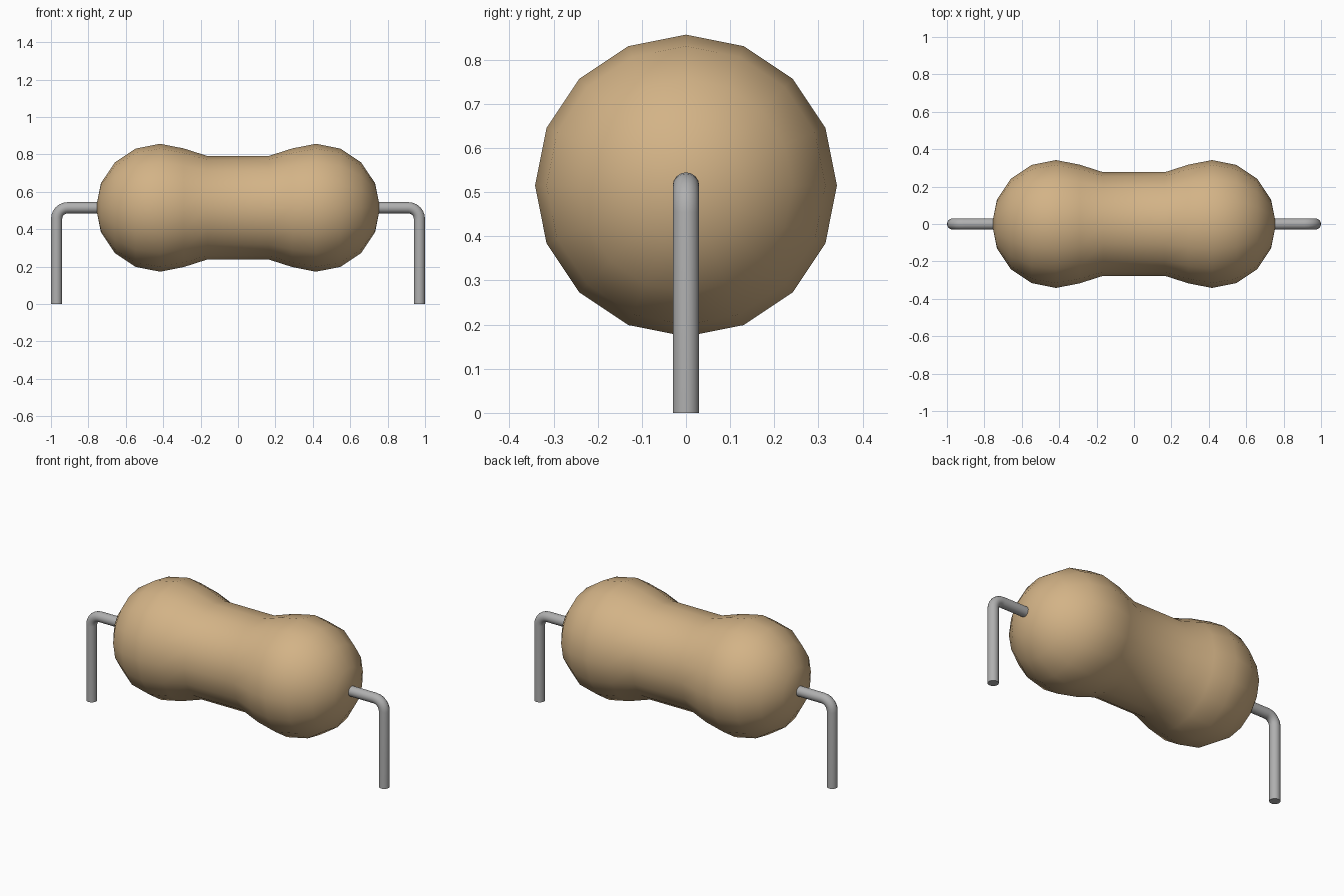
import bpy, bmesh, math
from mathutils import Matrix, Vector

cube = bpy.data.objects.get("Cube")
if cube:
    bpy.data.objects.remove(cube, do_unlink=True)

AXIS_Z = 0.515      # height of the body's long axis
BODY_SIDES = 16
WIRE_R = 0.03
WIRE_SIDES = 16


def material(name, rgb):
    mat = bpy.data.materials.new(name)
    mat.use_nodes = True
    mat.diffuse_color = (*rgb, 1)
    mat.node_tree.nodes["Principled BSDF"].inputs["Base Color"].default_value = (*rgb, 1)
    return mat


def finish(name, bm, mat):
    bmesh.ops.recalc_face_normals(bm, faces=bm.faces)
    mesh = bpy.data.meshes.new(name)
    bm.to_mesh(mesh)
    bm.free()
    mesh.materials.append(mat)
    obj = bpy.data.objects.new(name, mesh)
    bpy.context.collection.objects.link(obj)
    bpy.ops.object.select_all(action='DESELECT')
    obj.select_set(True)
    bpy.context.view_layer.objects.active = obj
    bpy.ops.object.shade_smooth_by_angle(angle=math.radians(40))
    return obj


tan = material("tan_ceramic", (0.65, 0.45, 0.24))
grey = material("grey_metal", (0.43, 0.43, 0.43))

# Body: half profile (x, radius) with a domed end, mirrored and spun about x
dome = [(0.417 + 0.342 * math.cos(a), 0.342 * math.sin(a))
        for a in (math.radians(22.5 * i) for i in range(5))]
half = dome + [(0.29, 0.317), (0.165, 0.277)]
profile = half + [(-x, r) for x, r in reversed(half)]
bm = bmesh.new()
verts = [bm.verts.new((x, 0, AXIS_Z + r)) for x, r in profile]
edges = [bm.edges.new(pair) for pair in zip(verts, verts[1:])]
bmesh.ops.spin(bm, geom=verts + edges, cent=(0, 0, AXIS_Z), axis=(1, 0, 0),
               angle=math.tau, steps=BODY_SIDES, use_merge=True)
bmesh.ops.remove_doubles(bm, verts=bm.verts, dist=0.0005)
finish("resistor_body", bm, tan)


# Leads: a round section swept out of the body, round the bend and down
def lead(name, side):
    bend = 0.06
    cx, cz = 0.97 - bend, AXIS_Z - bend
    path = [(0.70, AXIS_Z, 0)]
    for i in range(7):
        a = math.radians(15 * i)
        path.append((cx + bend * math.sin(a), cz + bend * math.cos(a), a))
    path.append((0.97, 0, math.pi / 2))
    bm = bmesh.new()
    rings = []
    for x, z, a in path:
        ring = []
        for k in range(WIRE_SIDES):
            t = math.tau * k / WIRE_SIDES
            out, y = WIRE_R * math.cos(t), WIRE_R * math.sin(t)
            ring.append(bm.verts.new((side * (x + out * math.sin(a)), y,
                                      z + out * math.cos(a))))
        rings.append(ring)
    for r0, r1 in zip(rings, rings[1:]):
        for k in range(WIRE_SIDES):
            n = (k + 1) % WIRE_SIDES
            bm.faces.new((r0[k], r0[n], r1[n], r1[k]))
    bm.faces.new(rings[0])
    bm.faces.new(rings[-1])
    finish(name, bm, grey)


lead("left_lead", 1)
lead("right_lead", -1)
